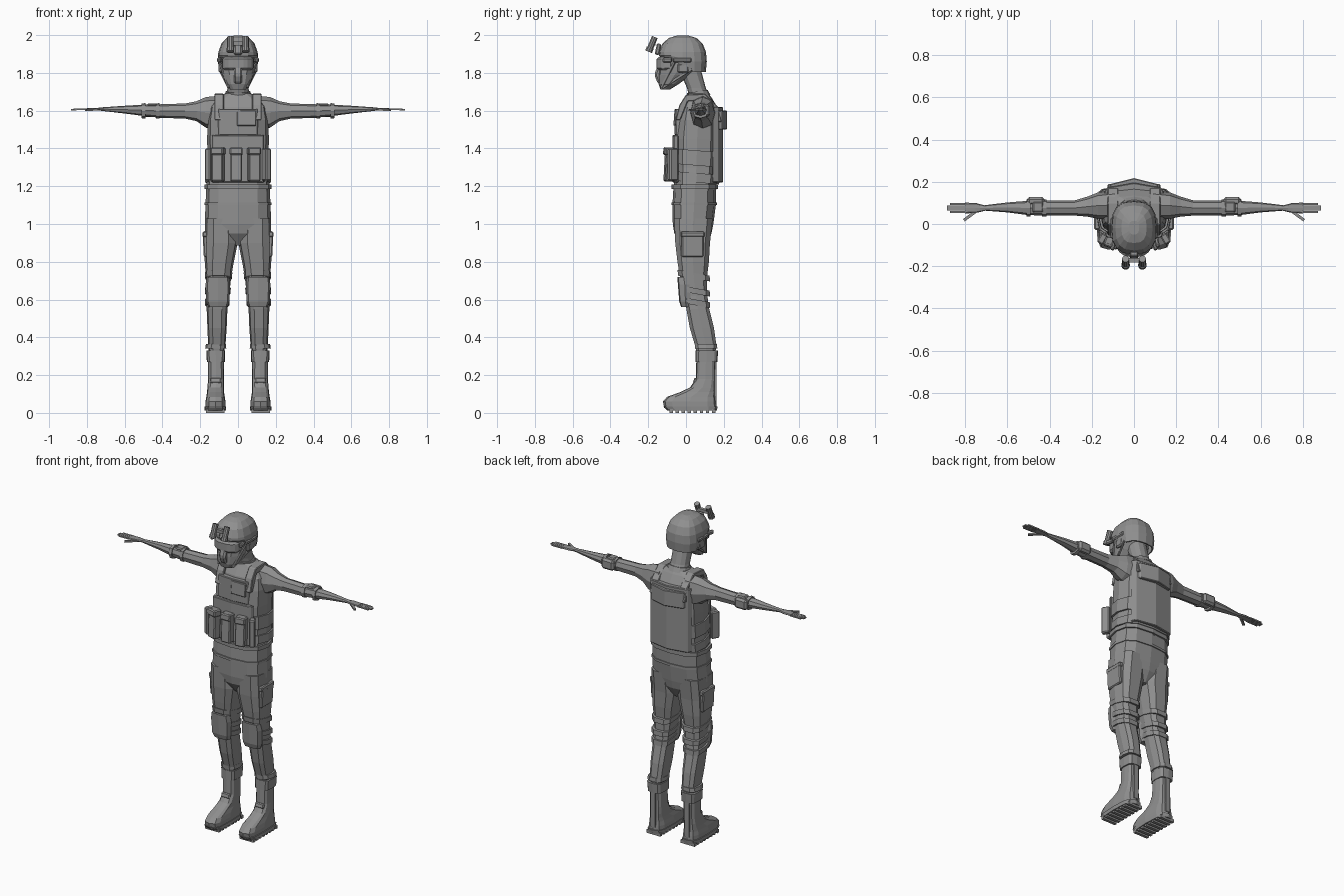
import bpy, bmesh, math
from mathutils import Vector, Matrix

cloth = bpy.data.materials.new("dark_grey")
cloth.diffuse_color = (.28, .28, .28, 1)


def finish(name, bm, mirror=False, bevel=0):
    bmesh.ops.recalc_face_normals(bm, faces=bm.faces)
    me = bpy.data.meshes.new(name)
    bm.to_mesh(me)
    bm.free()
    me.materials.append(cloth)
    ob = bpy.data.objects.new(name, me)
    bpy.context.collection.objects.link(ob)
    if bevel:
        b = ob.modifiers.new("bevel", 'BEVEL')
        b.width, b.segments = bevel, 1
    if mirror:
        ob.modifiers.new("mirror", 'MIRROR')
    return ob


def loft(name, secs, axis='z', n=12, p=2.8, mirror=False, tilt=0, caps=True):
    """Sections (t, a0, a1, b0, b1): rounded outlines stacked along z or x."""
    bm = bmesh.new()
    rings = []
    for t, a0, a1, b0, b1 in secs:
        ring = []
        for i in range(n):
            w = 2 * math.pi * i / n
            c, s = math.cos(w), math.sin(w)
            a = (a0 + a1) / 2 + (a1 - a0) / 2 * math.copysign(abs(c) ** (2 / p), c)
            b = (b0 + b1) / 2 + (b1 - b0) / 2 * math.copysign(abs(s) ** (2 / p), s)
            co = (a, b, t + tilt * (b - 0.05)) if axis == 'z' else (t, a, b)
            ring.append(bm.verts.new(co))
        rings.append(ring)
    for r, q in zip(rings, rings[1:]):
        for i in range(n):
            j = (i + 1) % n
            bm.faces.new((r[i], r[j], q[j], q[i]))
    if caps:
        bm.faces.new(rings[0])
        bm.faces.new(rings[-1])
    return finish(name, bm, mirror)


def box(name, c, size, rot=(0, 0, 0), mirror=False, bevel=0.006):
    bm = bmesh.new()
    bmesh.ops.create_cube(bm, size=1)
    m = Matrix.Translation(c)
    for ang, ax in zip(rot, 'XYZ'):
        m = m @ Matrix.Rotation(math.radians(ang), 4, ax)
    bm.transform(m @ Matrix.Diagonal((*size, 1)))
    return finish(name, bm, mirror, bevel)


def bar(name, p, q, w, d, mirror=True):
    p, q = Vector(p), Vector(q)
    bm = bmesh.new()
    bmesh.ops.create_cube(bm, size=1)
    bm.transform(Matrix.Translation((p + q) / 2) @ (q - p).to_track_quat('Z', 'X').to_matrix().to_4x4()
                 @ Matrix.Diagonal((w, d, (q - p).length, 1)))
    return finish(name, bm, mirror)


def tube(name, p, q, r, n=10, mirror=True):
    p, q = Vector(p), Vector(q)
    bm = bmesh.new()
    bmesh.ops.create_cone(bm, cap_ends=True, segments=n, radius1=r, radius2=r, depth=(q - p).length)
    bm.transform(Matrix.Translation((p + q) / 2) @ (q - p).to_track_quat('Z', 'X').to_matrix().to_4x4())
    return finish(name, bm, mirror)


def prism(name, pts, lo, hi, axis='z', mirror=False, bevel=0.004):
    """Outline (x,y) extruded along z, or outline (y,z) extruded along x."""
    bm = bmesh.new()
    put = (lambda a, b, t: (a, b, t)) if axis == 'z' else (lambda a, b, t: (t, a, b))
    r, q = [[bm.verts.new(put(a, b, t)) for a, b in pts] for t in (lo, hi)]
    for i in range(len(pts)):
        j = (i + 1) % len(pts)
        bm.faces.new((r[i], r[j], q[j], q[i]))
    bm.faces.new(r)
    bm.faces.new(q)
    return finish(name, bm, mirror, bevel)


# Torso and pelvis
loft("torso", [(1.18, -.168, .168, -.065, .16), (1.3, -.162, .162, -.06, .17), (1.45, -.163, .163, -.06, .178),
               (1.55, -.162, .162, -.048, .178), (1.62, -.15, .15, -.03, .165), (1.67, -.11, .11, 0, .135),
               (1.69, -.07, .07, .01, .12)])
loft("pelvis", [(1.2, -.168, .168, -.066, .16), (1.1, -.172, .172, -.072, .158), (1.0, -.176, .176, -.07, .145),
                (.95, -.15, .15, -.062, .135), (.885, -.02, .02, -.02, .1)])
loft("belt", [(1.185, -.178, .178, -.076, .17), (1.21, -.178, .178, -.076, .17)])
loft("hip_band", [(1.1, -.177, .177, -.078, .164), (1.115, -.177, .177, -.078, .164)])

# Vest: side bands, front and back plates, shoulder straps
for i, (a, b) in enumerate([(1.22, 1.27), (1.31, 1.39)]):
    loft(f"side_band_{i}", [(a, -.174, .174, -.066, .175), (b, -.172, .172, -.066, .182)], tilt=-.08)
prism("front_plate", [(-.14, -.04), (-.13, -.064), (0, -.072), (.13, -.064), (.14, -.04)], 1.22, 1.47)
prism("chest_plate", [(-.11, -.02), (-.1, -.052), (0, -.06), (.1, -.052), (.11, -.02)], 1.47, 1.61)
box("chest_pocket", (.045, -.058, 1.56), (.1, .012, .08), (-4, 0, 0), bevel=.003)
prism("back_plate", [(-.145, .14), (-.13, .172), (0, .195), (.13, .172), (.145, .14)], 1.22, 1.62)
prism("back_flap", [(-.12, .16), (-.11, .19), (0, .217), (.11, .19), (.12, .16)], 1.5, 1.6)
prism("shoulder_strap", [(-.055, 1.55), (-.035, 1.63), (0, 1.685), (.1, 1.69), (.17, 1.62), (.19, 1.54),
                         (.16, 1.54), (.09, 1.65), (.01, 1.65), (-.03, 1.55)], .075, .125, 'x', True)

# Magazine pouches, the outer ones turned to the sides
for i, (x, y, a) in enumerate([(-.105, -.085, -18), (-.01, -.09, 0), (.085, -.088, 10)]):
    box(f"pouch_{i}", (x, y, 1.315), (.062, .046, .18), (-3, 0, a))
    box(f"pouch_flap_{i}", (x, y - .002, 1.385), (.068, .052, .04), (-3, 0, a))
box("side_pouch", (.15, -.07, 1.315), (.034, .05, .17), (0, 0, 30), True)

# Arms, elbow pads, hands
loft("arm", [(.09, .02, .16, 1.49, 1.68), (.17, .025, .15, 1.51, 1.672), (.22, .035, .13, 1.545, 1.65),
             (.28, .04, .112, 1.558, 1.638), (.41, .04, .112, 1.562, 1.634), (.5, .042, .11, 1.572, 1.632),
             (.6, .055, .102, 1.585, 1.626), (.73, .065, .086, 1.6, 1.617)], 'x', 8, 2.4, True)
for i, x in enumerate((.415, .49)):
    loft(f"elbow_strap_{i}", [(x, .036, .116, 1.558, 1.64), (x + .02, .036, .116, 1.56, 1.638)], 'x', 8, 2.6, True)
box("elbow_pad", (.465, .108, 1.6), (.085, .04, .066), mirror=True, bevel=.012)
box("elbow_buckle", (.455, .08, 1.632), (.05, .05, .014), mirror=True)
loft("hand", [(.7, .064, .086, 1.602, 1.617), (.75, .052, .1, 1.601, 1.615), (.8, .05, .101, 1.602, 1.613)],
     'x', 8, 3, True)
for i in range(4):
    y = .057 + i * .0125
    bar(f"finger_{i}", (.795, y, 1.607), ((.872, .885, .885, .87)[i], y, 1.606), .008, .011)
bar("thumb", (.74, .066, 1.607), (.805, .018, 1.602), .01, .014)

# Legs and trousers gear
loft("leg", [(1.03, .01, .174, -.066, .145), (.9, .002, .178, -.06, .13), (.8, .022, .176, -.048, .124),
             (.72, .036, .17, -.035, .114), (.62, .047, .165, -.01, .115), (.55, .056, .166, 0, .125),
             (.45, .06, .162, .018, .15), (.36, .066, .158, .045, .163), (.3, .08, .152, .058, .155)],
     n=10, p=3, mirror=True)
loft("trouser_cuff", [(.34, .062, .174, .046, .168), (.365, .064, .17, .044, .166)], n=10, mirror=True)
box("thigh_pocket", (.17, .035, .885), (.028, .115, .12), (0, 3, 0), True)
box("thigh_pocket_flap", (.173, .035, .945), (.03, .125, .03), (0, 3, 0), True)
for i, z in enumerate((.57, .63, .71)):
    f = (z - .57) / .14
    loft(f"knee_strap_{i}", [(z, .046 - .014 * f, .174, -.014 - .03 * f, .13),
                             (z + .03, .044 - .014 * f, .176, -.018 - .03 * f, .128)],
         n=10, p=3, mirror=True, tilt=-.18)
loft("knee_pad", [(.56, .056, .156, -.026, .03), (.59, .046, .168, -.036, .03), (.68, .042, .172, -.043, .03),
                  (.72, .048, .166, -.046, .02)], n=8, p=4, mirror=True)

# Boots with cleated soles
loft("boot", [(.025, .066, .172, -.115, .162), (.06, .066, .172, -.122, .16), (.085, .07, .168, -.1, .157),
              (.11, .074, .164, -.03, .155), (.135, .074, .162, .022, .154), (.18, .074, .158, .052, .154),
              (.33, .076, .158, .056, .156)], n=12, p=3.4, mirror=True)
loft("boot_cuff", [(.27, .07, .165, .05, .166), (.33, .068, .168, .05, .17)], n=12, p=4, mirror=True)
loft("sole", [(.012, .064, .176, -.1, .163), (.035, .062, .178, -.122, .168)], n=12, p=3.4, mirror=True)
for i in range(8):
    box(f"cleat_{i}", (.12, -.078 + i * .032, .01), (.098, .018, .02), mirror=True, bevel=0)
box("boot_lace_band", (.118, .05, .17), (.06, .02, .03), (-15, 0, 0), True)
box("boot_heel_strip", (.118, .156, .16), (.03, .012, .22), mirror=True, bevel=0)

# Neck, head and mask
loft("neck", [(1.66, -.062, .062, .02, .135), (1.72, -.056, .056, .005, .105), (1.85, -.055, .055, -.05, .07)], p=2.2)
loft("collar", [(1.67, -.072, .072, .008, .13), (1.7, -.066, .066, .004, .115)], p=2.2, tilt=.15)
loft("head", [(1.712, -.04, .04, -.135, -.085), (1.74, -.066, .066, -.145, -.04), (1.79, -.082, .082, -.148, .03),
              (1.83, -.09, .09, -.145, .085), (1.92, -.09, .09, -.13, .09)], p=2.3)
prism("mask_nose", [(-.12, 1.73), (-.15, 1.745), (-.168, 1.79), (-.15, 1.84), (-.12, 1.84)], -.022, .022, 'x', bevel=.01)
prism("goggles", [(-.085, -.07), (-.08, -.125), (-.04, -.155), (.04, -.155), (.08, -.125), (.085, -.07)],
      1.815, 1.885, bevel=.012)

# Helmet: boxy dome with raised front brim
helmet = loft("helmet", [(1.805, -.102, .102, -.135, .105), (1.86, -.108, .108, -.143, .11),
                         (1.91, -.104, .104, -.144, .106), (1.955, -.088, .088, -.125, .088),
                         (1.985, -.06, .06, -.09, .055), (1.997, -.024, .024, -.05, .015)],
              n=16, p=2.7, caps=False)
bm = bmesh.new()
bm.from_mesh(helmet.data)
for v in bm.verts:
    brim = 1.88 if v.co.y < -.06 else 1.83 if v.co.y < 0 else 0
    if v.co.z < 1.87 and brim:
        v.co.z = max(v.co.z, brim) + (.012 if v.co.z > 1.83 else 0)
top = [e for e in bm.edges if e.is_boundary and all(v.co.z > 1.99 for v in e.verts)]
bmesh.ops.contextual_create(bm, geom=top)
bm.to_mesh(helmet.data)
bm.free()
solid = helmet.modifiers.new("shell", 'SOLIDIFY')
solid.thickness, solid.offset = .008, -1
box("helmet_rail", (.104, -.02, 1.868), (.014, .1, .024), mirror=True)
box("ear_cup", (.092, -.015, 1.825), (.022, .06, .05), mirror=True, bevel=.008)
bar("front_chin_strap", (.098, -.06, 1.86), (.05, -.13, 1.722), .012, .008)
bar("rear_chin_strap", (.098, .03, 1.82), (.05, -.125, 1.722), .012, .008)
box("goggle_strap", (.098, -.1, 1.868), (.02, .05, .025), (0, 0, 12), True)

# Raised twin-tube night sight
box("sight_mount", (0, -.148, 1.925), (.04, .024, .06), (-12, 0, 0))
bar("sight_bridge", (-.045, -.172, 1.955), (.045, -.172, 1.955), .02, .02, False)
tube("sight_tube", (.04, -.196, 1.915), (.04, -.165, 1.99), .017)
tube("sight_eyepiece", (.04, -.198, 1.912), (.04, -.19, 1.932), .02)
